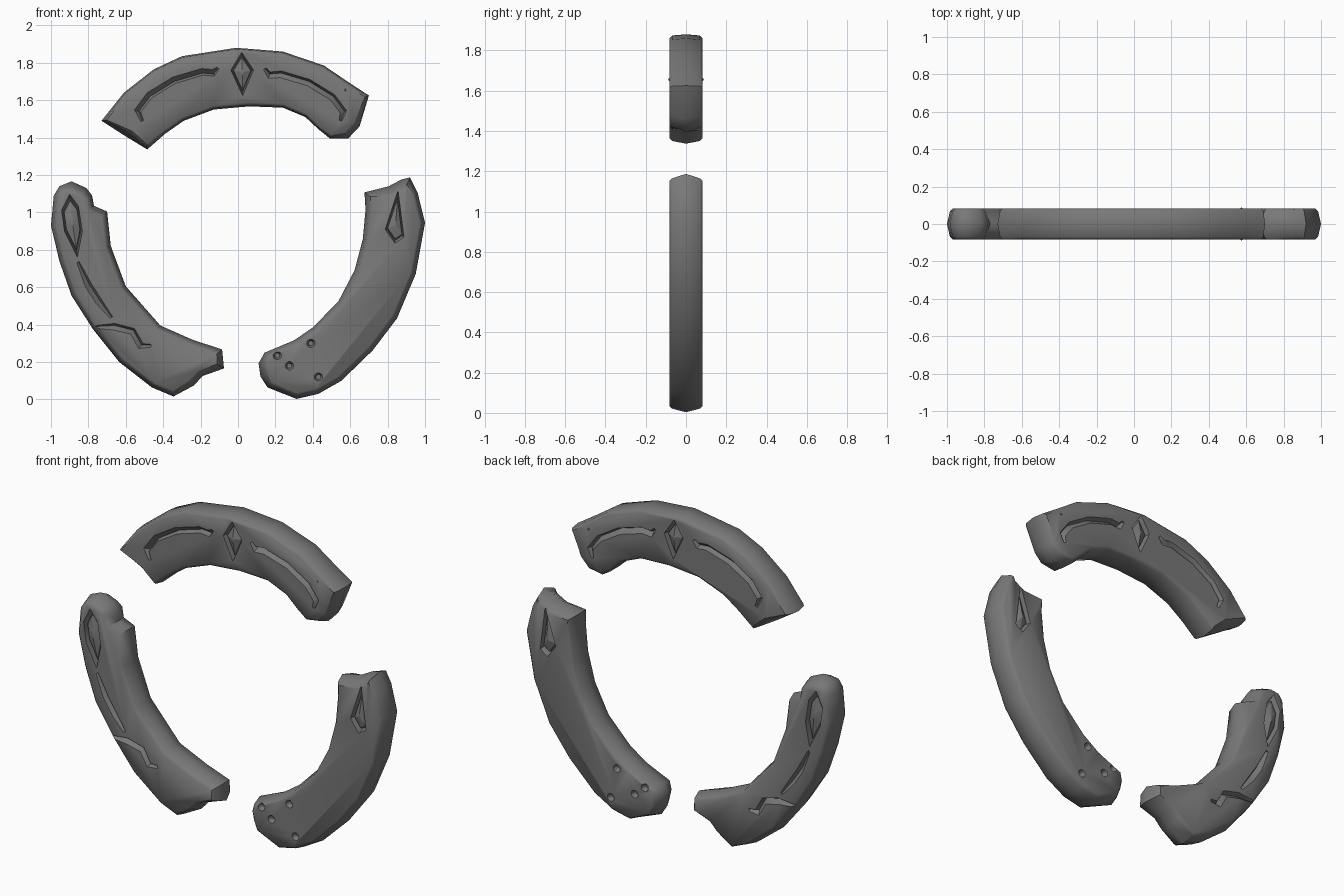
import bpy
import bmesh
from math import cos, sin, radians, tau
from mathutils import Vector

if "Cube" in bpy.data.objects:
    bpy.data.objects.remove(bpy.data.objects["Cube"])

HALF = 0.083                     # half thickness of the ring
CENTRE = Vector((0, 0.93))       # ring centre in x, z

stone = bpy.data.materials.new("dark grey stone")
stone.use_nodes = True
stone.diffuse_color = (0.19, 0.19, 0.19, 1)
stone.node_tree.nodes["Principled BSDF"].inputs["Base Color"].default_value = stone.diffuse_color


def loft(bm, rings):
    """Closed skin through rings given as (flat points, y)."""
    loops = [[bm.verts.new((p[0], y, p[1])) for p in pts] for pts, y in rings]
    skin_loops(bm, loops)


def skin_loops(bm, loops):
    n = len(loops[0])
    for a, b in zip(loops, loops[1:]):
        for i in range(n):
            j = (i + 1) % n
            bm.faces.new((a[i], a[j], b[j], b[i]))
    bm.faces.new(loops[0])
    bm.faces.new(loops[-1])


def make_object(name, bm):
    bmesh.ops.recalc_face_normals(bm, faces=bm.faces)
    mesh = bpy.data.meshes.new(name)
    bm.to_mesh(mesh)
    bm.free()
    obj = bpy.data.objects.new(name, mesh)
    bpy.context.scene.collection.objects.link(obj)
    return obj


def finish(obj, angle):
    obj.data.materials.clear()
    obj.data.materials.append(stone)
    obj.data.shade_smooth()
    obj.data.set_sharp_from_angle(angle=radians(angle))


def inset(outline, rim, extra=0.0):
    """Shrink a clockwise outline, more at the broken ends than on the rims."""
    pts = [Vector(p) for p in outline]
    result = []
    for i, p in enumerate(pts):
        d1 = (p - pts[i - 1]).normalized()
        d2 = (pts[(i + 1) % len(pts)] - p).normalized()
        d = (d1 + d2).normalized()
        inward = Vector((d.y, -d.x))
        radial = abs(inward.dot((p - CENTRE).normalized()))
        result.append(p + inward * (rim + extra + 0.025 * (1 - radial)))
    return result


def scaled(points, factor):
    mid = sum((Vector(p) for p in points), Vector((0, 0))) / len(points)
    return [mid + (Vector(p) - mid) * factor for p in points]


def cut_groove(bm, path, side):
    """V-shaped groove, tapered at both ends, steeper on the inner side."""
    pts = [Vector(p) for p in path]
    loops = []
    for i, p in enumerate(pts):
        d = (pts[min(i + 1, len(pts) - 1)] - pts[max(i - 1, 0)]).normalized()
        n = Vector((-d.y, d.x))
        size = 0.5 if i in (0, len(pts) - 1) else 1
        section = ((p + n * 0.03 * size, HALF + 0.006),
                   (p - n * 0.014 * size, HALF + 0.006),
                   (p, HALF - 0.028 * size))
        loops.append([bm.verts.new((q.x, side * y, q.y)) for q, y in section])
    skin_loops(bm, loops)


def cut_pit(bm, centre, side):
    ring = [(centre[0] + 0.026 * cos(tau * k / 10), centre[1] + 0.026 * sin(tau * k / 10))
            for k in range(10)]
    loft(bm, [(ring, side * (HALF + 0.01)), (scaled(ring, 0.5), side * (HALF - 0.03))])


def fragment(name, outline, rim, gem, grooves=(), pits=()):
    # Bevelled body
    bm = bmesh.new()
    loft(bm, [(inset(outline, rim, 0.014), -HALF), (inset(outline, rim), -HALF + 0.014),
              (outline, 0),
              (inset(outline, rim), HALF - 0.014), (inset(outline, rim, 0.014), HALF)])
    body = make_object(name, bm)

    # Carvings on both faces
    bm = bmesh.new()
    for side in (-1, 1):
        loft(bm, [(scaled(gem, 1.12), side * 0.1), (scaled(gem, 0.9), side * 0.045)])
        for path in grooves:
            cut_groove(bm, path, side)
        for centre in pits:
            cut_pit(bm, centre, side)
    cutter = make_object(name + "_cutter", bm)
    cutter.hide_render = True
    mod = body.modifiers.new("carving", "BOOLEAN")
    mod.operation = "DIFFERENCE"
    mod.solver = "EXACT"
    mod.use_self = True
    mod.object = cutter
    graph = bpy.context.evaluated_depsgraph_get()
    carved = bpy.data.meshes.new_from_object(body.evaluated_get(graph))
    body.modifiers.clear()
    body.data = carved
    bpy.data.objects.remove(cutter)
    finish(body, 48)

    # Raised diamond inside each socket
    for side, label in ((-1, "front"), (1, "back")):
        bm = bmesh.new()
        loft(bm, [(scaled(gem, 0.88), side * 0.04), (scaled(gem, 0.8), side * 0.064),
                  (scaled(gem, 0.12), side * 0.08)])
        finish(make_object(f"{name}_diamond_{label}", bm), 20)


# Upper arc with a pair of mirrored scroll grooves
scroll = [(-.51, 1.49), (-.53, 1.54), (-.47, 1.62), (-.34, 1.7),
          (-.19, 1.745), (-.13, 1.74), (-.105, 1.77)]
scroll = [(x, z) for x, z in reversed(scroll)]
mirrored = [(0.04 - x, z) for x, z in reversed(scroll)]
scroll, mirrored = scroll[::-1], mirrored[::-1]
fragment("upper_arc",
         [(-.73, 1.49), (-.61, 1.64), (-.45, 1.765), (-.3, 1.835), (-.01, 1.88), (.24, 1.86),
          (.46, 1.785), (.6, 1.69), (.7, 1.625), (.65, 1.46), (.59, 1.396), (.49, 1.396),
          (.43, 1.445), (.36, 1.51), (.24, 1.56), (.06, 1.567), (-.13, 1.55), (-.29, 1.49),
          (-.39, 1.42), (-.485, 1.337), (-.59, 1.4)],
         0.006,
         [(.02, 1.85), (.08, 1.76), (.025, 1.63), (-.035, 1.76)],
         grooves=[scroll, mirrored[::-1]])

# Small knob that just breaks through both faces of the upper arc
bm = bmesh.new()
bmesh.ops.create_uvsphere(bm, u_segments=12, v_segments=8, radius=1)
bmesh.ops.scale(bm, vec=(0.028, 0.089, 0.024), verts=bm.verts)
bmesh.ops.translate(bm, vec=(0.575, 0, 1.655), verts=bm.verts)
finish(make_object("upper_arc_knob", bm), 60)

# Lower fragment on the model's right, with a leaf socket and two vine grooves
fragment("right_arc",
         [(-.89, 1.166), (-.81, 1.13), (-.78, 1.09), (-.77, 1.035), (-.7, 1.005), (-.68, .82),
          (-.6, .605), (-.415, .395), (-.245, .32), (-.085, .267), (-.075, .166), (-.19, .125),
          (-.235, .075), (-.345, .016), (-.46, .064), (-.635, .2), (-.775, .375), (-.89, .555),
          (-.955, .74), (-1, .93), (-.985, 1.09), (-.955, 1.14)],
         0.016,
         [(-.9, 1.09), (-.855, 1.03), (-.835, .9), (-.86, .77), (-.925, .9), (-.94, 1.01)],
         grooves=[[(-.675, .44), (-.74, .53), (-.795, .615), (-.853, .735)],
                  [(-.465, .29), (-.515, .29), (-.56, .37), (-.66, .395), (-.765, .39)]])

# Lower fragment on the model's left, with a diamond socket and drilled pits
fragment("left_arc",
         [(.92, 1.187), (.96, 1.107), (1, .945), (.95, .67), (.85, .433), (.72, .262),
          (.553, .1), (.43, .03), (.313, .003), (.158, .064), (.12, .123), (.11, .193),
          (.142, .25), (.3, .316), (.4, .385), (.537, .525), (.623, .69), (.667, .856),
          (.682, 1.015), (.676, 1.107), (.805, 1.139), (.874, 1.176)],
         0.016,
         [(.855, 1.11), (.885, .87), (.84, .84), (.79, .91)],
         pits=[(.21, .235), (.275, .18), (.39, .3), (.43, .12)])
